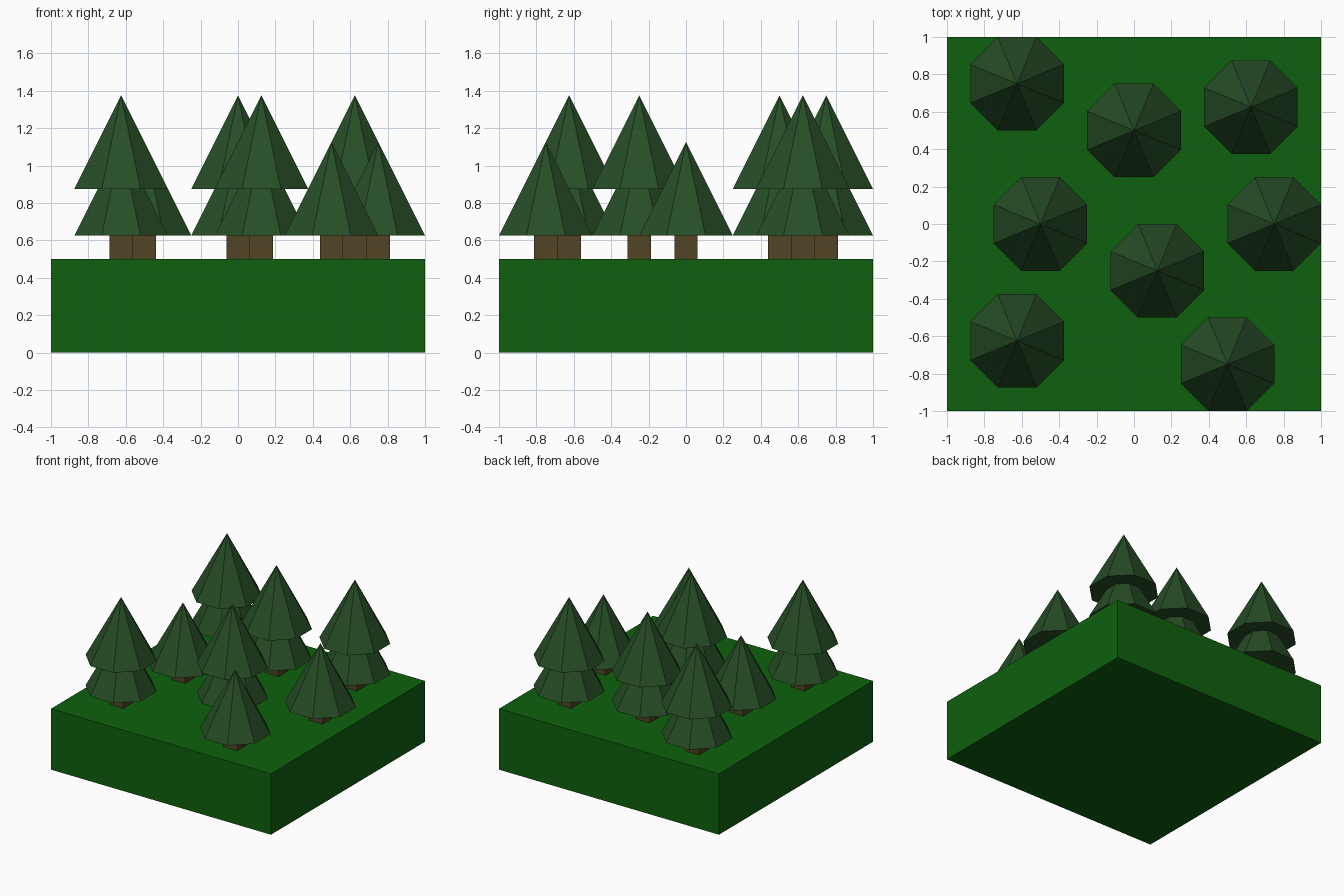
import bpy, bmesh, math
from mathutils import Matrix

if "Cube" in bpy.data.objects:
    bpy.data.objects.remove(bpy.data.objects["Cube"])


def material(name, rgb):
    """Flat material from 0-255 sRGB values."""
    m = bpy.data.materials.new(name)
    lin = [((c / 255 + 0.055) / 1.055) ** 2.4 if c > 10 else c / 255 / 12.92 for c in rgb]
    m.diffuse_color = (*lin, 1.0)
    m.use_nodes = True
    m.node_tree.nodes["Principled BSDF"].inputs["Base Color"].default_value = m.diffuse_color
    return m


GRASS = material("grass green", (14, 97, 14))
NEEDLES = material("pine green", (38, 77, 38))
BARK = material("bark brown", (82, 67, 37))


def add_object(name, bm, mat):
    mesh = bpy.data.meshes.new(name)
    bm.to_mesh(mesh)
    bm.free()
    mesh.materials.append(mat)
    ob = bpy.data.objects.new(name, mesh)
    bpy.context.collection.objects.link(ob)


def box(name, x, y, z0, z1, width, mat):
    bm = bmesh.new()
    place = Matrix.Translation((x, y, (z0 + z1) / 2)) @ Matrix.Diagonal((width, width, z1 - z0, 1))
    bmesh.ops.create_cube(bm, size=1, matrix=place)
    add_object(name, bm, mat)


def cone(name, x, y, z0, mat, half_width=0.25, height=0.5):
    """Closed eight-sided cone with its flats facing the axes."""
    bm = bmesh.new()
    place = Matrix.Translation((x, y, z0 + height / 2)) @ Matrix.Rotation(math.pi / 8, 4, 'Z')
    bmesh.ops.create_cone(bm, cap_ends=True, segments=8, radius2=0, depth=height,
                          radius1=half_width / math.cos(math.pi / 8), matrix=place)
    bmesh.ops.remove_doubles(bm, verts=bm.verts, dist=1e-5)
    add_object(name, bm, mat)


# Ground block
box("ground", 0, 0, 0, 0.5, 2, GRASS)

# Trees: x, y, number of foliage tiers
trees = [(-0.625, 0.75, 2), (0, 0.5, 2), (0.625, 0.625, 2), (-0.5, 0, 1),
         (0.75, 0, 1), (0.125, -0.25, 2), (-0.625, -0.625, 2), (0.5, -0.75, 1)]
for i, (x, y, tiers) in enumerate(trees, 1):
    box(f"tree_{i}_trunk", x, y, 0.5, 0.63, 0.125, BARK)
    for t in range(tiers):
        cone(f"tree_{i}_foliage_{t + 1}", x, y, 0.625 + 0.25 * t, NEEDLES)
